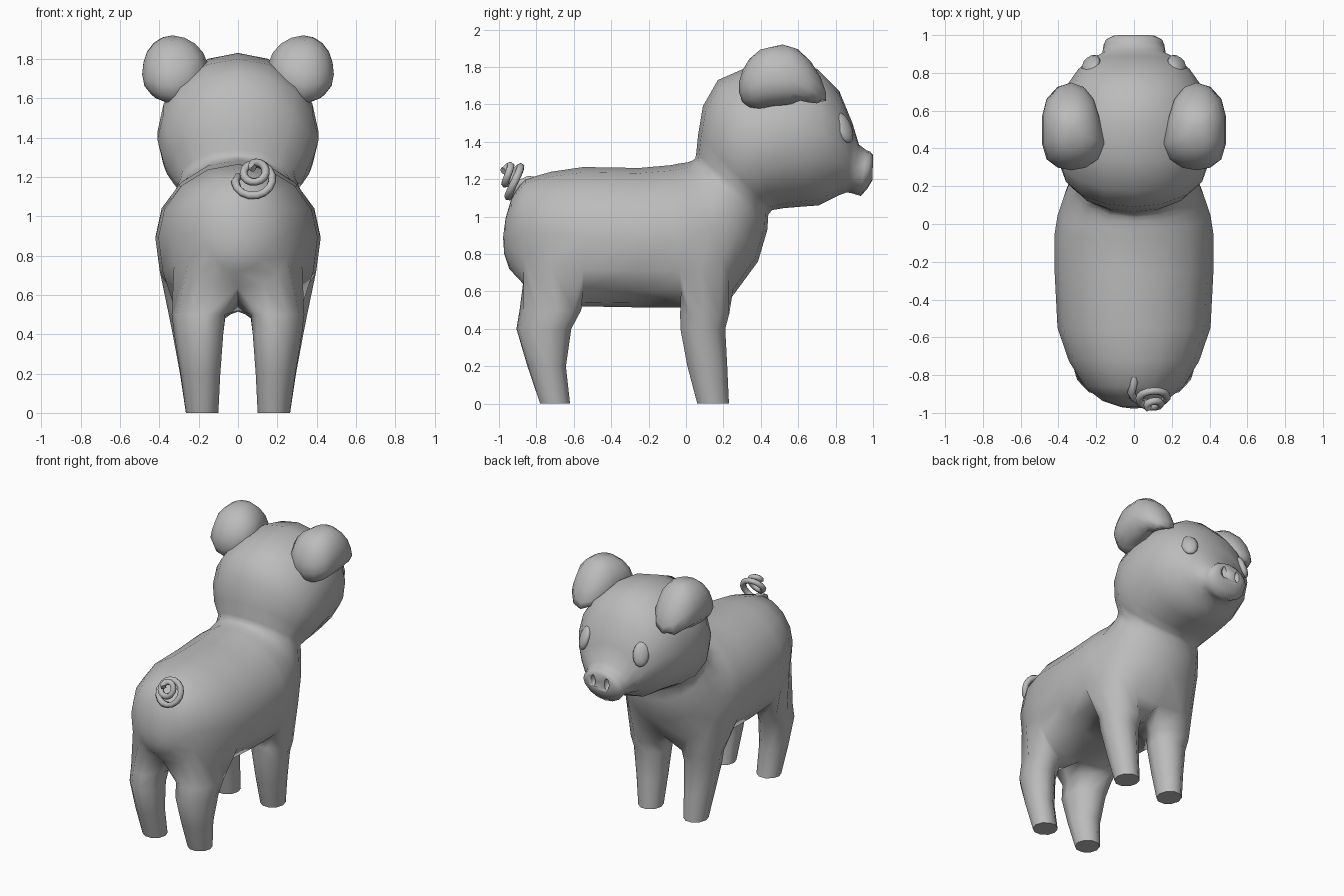
import bpy, bmesh, math
from mathutils import Vector, Matrix

if "Cube" in bpy.data.objects:
    bpy.data.objects.remove(bpy.data.objects["Cube"])

grey = bpy.data.materials.new("plain_grey")
grey.diffuse_color = (0.5, 0.5, 0.5, 1)
grey.use_nodes = True
grey.node_tree.nodes["Principled BSDF"].inputs["Base Color"].default_value = grey.diffuse_color


def finish(bm, name, angle=70):
    bmesh.ops.recalc_face_normals(bm, faces=bm.faces)
    me = bpy.data.meshes.new(name)
    bm.to_mesh(me)
    bm.free()
    me.materials.append(grey)
    ob = bpy.data.objects.new(name, me)
    bpy.context.collection.objects.link(ob)
    bpy.ops.object.select_all(action='DESELECT')
    ob.select_set(True)
    bpy.context.view_layer.objects.active = ob
    bpy.ops.object.shade_smooth_by_angle(angle=math.radians(angle))
    return ob


# Body and head: oval rings from rump to snout (top y, top z, bottom y, bottom z, half width)
RINGS = [
    (-.965, .99, -.972, .80, .07), (-.93, 1.11, -.945, .72, .165),
    (-.86, 1.2, -.87, .64, .26), (-.72, 1.24, -.73, .58, .345),
    (-.55, 1.265, -.55, .52, .405), (-.25, 1.26, -.27, .515, .42),
    (-.08, 1.275, -.02, .515, .42), (-.03, 1.285, .12, .53, .405),
    (.01, 1.29, .26, .59, .375), (.035, 1.3, .385, .76, .345),
    (.05, 1.31, .435, .93, .315), (.055, 1.34, .44, 1.01, .305),
    (.065, 1.44, .46, 1.035, .35), (.09, 1.59, .52, 1.045, .39),
    (.17, 1.73, .58, 1.05, .41), (.33, 1.80, .64, 1.055, .41),
    (.52, 1.83, .71, 1.06, .395), (.70, 1.79, .77, 1.09, .355),
    (.82, 1.67, .82, 1.115, .295), (.89, 1.5, .86, 1.13, .23),
    (.925, 1.385, .885, 1.125, .168), (.965, 1.355, .935, 1.11, .16),
    (.985, 1.347, .97, 1.15, .148), (1.0, 1.33, .997, 1.195, .105),
]
N = 16
bm = bmesh.new()
grid = []
for i, (ty, tz, by, bz, w) in enumerate(RINGS):
    ring = []
    for k in range(N):
        a = 2 * math.pi * k / N          # measured from the belly line
        s, c = math.sin(a), math.cos(a)
        if 2 <= i <= 8 and c > .01:      # squarer belly and flanks where the legs join
            s, c = math.copysign(abs(s) ** .72, s), c ** .78
        t = (1 - c) / 2
        ring.append(bm.verts.new((w * s, by + (ty - by) * t, bz + (tz - bz) * t)))
    grid.append(ring)

# Legs: the first ring each grows from, then (z, centre y, radius y, inner x, outer x)
LEGS = {
    2: [(.5, -.725, .162, .065, .337), (.4, -.76, .146, .075, .325),
        (.2, -.745, .105, .09, .292), (0, -.7, .084, .1, .265)],
    6: [(.48, .1, .138, .065, .348), (.4, .09, .126, .075, .332),
        (.2, .114, .112, .09, .295), (0, .145, .089, .1, .265)],
}


def in_leg(i, k):
    return any(i in (s, s + 1) for s in LEGS) and (k < 3 or k >= N - 3)


for i in range(len(grid) - 1):
    for k in range(N):
        if not in_leg(i, k):
            j = (k + 1) % N
            bm.faces.new((grid[i][k], grid[i][j], grid[i + 1][j], grid[i + 1][k]))
bm.faces.new(grid[-1])
rump = bm.verts.new((0, -.978, .89))
for k in range(N):
    bm.faces.new((rump, grid[0][k], grid[0][(k + 1) % N]))

for s, sections in LEGS.items():
    for side in (1, -1):
        v = lambda i, k: grid[s + i][(side * k) % N]
        loop = [v(0, k) for k in range(4)] + [v(1, 3)] + [v(2, k) for k in (3, 2, 1, 0)] + [v(1, 0)]
        for z, cy, ry, x0, x1 in sections:
            skew = .5 * z if s == 2 else 0   # the haunch sweeps forward on its outer side
            new = []
            for n in range(10):
                a = math.radians(-144 + 36 * n)
                dx = (x1 - x0) / 2 * math.cos(a)
                new.append(bm.verts.new((side * ((x0 + x1) / 2 + dx), cy + ry * math.sin(a) + skew * dx, z)))
            for n in range(10):
                m = (n + 1) % 10
                bm.faces.new((loop[n], loop[m], new[m], new[n]))
            loop = new
        bm.faces.new(loop)
body = finish(bm, "body_and_head")


def ball(bm, u, v, matrix, shape=None):
    vs = bmesh.ops.create_uvsphere(bm, u_segments=u, v_segments=v, radius=1)["verts"]
    for p in vs:
        p.co = matrix @ (shape(p.co) if shape else p.co)


# Nostrils: oval hollows cut into the snout
bm = bmesh.new()
for side in (1, -1):
    ball(bm, 10, 6, Matrix.Translation((side * .055, 1.0, 1.265)) @ Matrix.Diagonal((.02, .03, .042, 1)))
cutter = finish(bm, "nostril_cutter")
cutter.hide_render = True
cutter.hide_set(True)
cut = body.modifiers.new("nostrils", 'BOOLEAN')
cut.operation = 'DIFFERENCE'
cut.object = cutter


def clamp(t):
    return max(0, min(1, t))


# Ears: drooping flaps, broad where they join the head, hollow under the front
def ear_shape(c):
    x, y, z = c
    if z < 0:
        z *= 1 - .55 * clamp((.4 - x) / .6) * clamp((y + .3) / .6)
        if y < .3:
            z *= 1.15
        if x > 0:
            x = min(1, x * 1.1)
    droop = .13 if y > 0 else .07
    if y < 0:
        y = -abs(y) ** .62
        if x < 0:
            x *= 1.2
    return Vector((.154 * x, .235 * y, .158 * z - droop * y * y))


for side, label in ((1, "right"), (-1, "left")):
    flip = Matrix.Diagonal((side, 1, 1, 1))
    bm = bmesh.new()
    ball(bm, 14, 9, flip @ Matrix.Translation((.333, .517, 1.762)), ear_shape)
    finish(bm, label + "_ear", 80)

    # Eyes: flattened ovals set into the face
    bm = bmesh.new()
    turn = (Matrix.Rotation(math.radians(-40), 4, 'Z') @ Matrix.Rotation(math.radians(20), 4, 'X')
            @ Matrix.Rotation(math.radians(8), 4, 'Y'))
    ball(bm, 10, 7, flip @ Matrix.Translation((.228, .845, 1.475)) @ turn @ Matrix.Diagonal((.058, .03, .086, 1)))
    finish(bm, label + "_eye", 80)

# Tail: tapering corkscrew
points = [(0, -.79, 1.19), (0, -.84, 1.2)]
for n in range(33):
    t = n / 32
    a = math.pi + t * 2 * math.pi * 2.1
    r = .103 - .08 * t
    points.append((.088 + .01 * t + r * math.cos(a),
                   -.895 - .075 * t + r * .5 * math.sin(a),
                   1.175 + .08 * t + r * .85 * math.sin(a)))
curve = bpy.data.curves.new("tail", 'CURVE')
curve.dimensions = '3D'
curve.bevel_depth = .021
curve.bevel_resolution = 1
curve.use_fill_caps = True
spline = curve.splines.new('POLY')
spline.points.add(len(points) - 1)
for p, co in zip(spline.points, points):
    p.co = (*co, 1)
curve.materials.append(grey)
bpy.context.collection.objects.link(bpy.data.objects.new("tail", curve))
